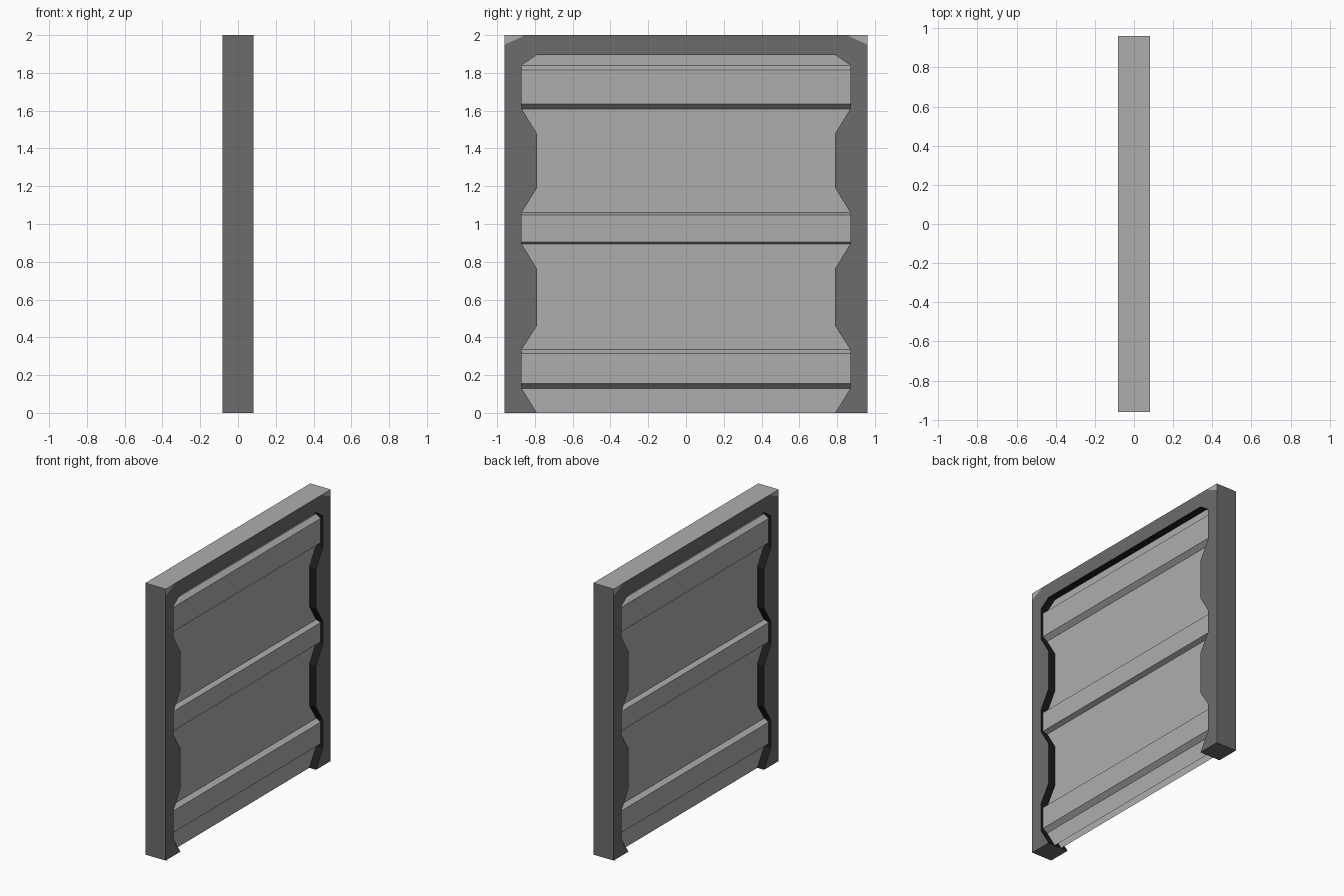
import bpy
import bmesh

cube = bpy.data.objects.get("Cube")
if cube:
    bpy.data.objects.remove(cube)


def material(name, value):
    mat = bpy.data.materials.new(name)
    mat.use_nodes = True
    color = (value, value, value, 1)
    mat.diffuse_color = color
    mat.node_tree.nodes["Principled BSDF"].inputs["Base Color"].default_value = color
    return mat


LIGHT, DARK, BLACK = range(3)
MATERIALS = [material("light grey", 0.42),
             material("dark grey", 0.15),
             material("near black", 0.012)]


def finish(bm, name):
    mesh = bpy.data.meshes.new(name)
    bm.to_mesh(mesh)
    bm.free()
    for mat in MATERIALS:
        mesh.materials.append(mat)
    obj = bpy.data.objects.new(name, mesh)
    bpy.context.collection.objects.link(obj)
    return obj


HALF_DEPTH = 0.083
WIDE, NARROW, OUTER = 0.87, 0.79, 0.96
TOP, INNER_TOP = 2.0, 1.895

# Door frame: half outline as (y, z), with notches beside each rib
corner = [(0.86, TOP), (0.87, 1.99), (OUTER, 1.95)]
notches = [(0.13, 0.335, 0.46), (0.895, 1.06, 1.19), (1.61, 1.84, INNER_TOP)]
inner = [(NARROW, 0)]
for i, (low, high, end) in enumerate(notches):
    inner += [(WIDE, low), (WIDE, high), (NARROW, end)]
    if i < 2:
        inner.append((NARROW, (0.765, 1.48)[i]))
inner.append((0, INNER_TOP))

bm = bmesh.new()
verts = {}


def vert(side, p):
    key = (side, p)
    if key not in verts:
        verts[key] = bm.verts.new((side * HALF_DEPTH, p[0], p[1]))
    return verts[key]


def add_face(points, mat):
    bm.faces.new(points).material_index = mat


def walls(path, mat):
    for a, b in zip(path, path[1:]):
        add_face([vert(-1, a), vert(-1, b), vert(1, b), vert(1, a)], mat)


tip = (OUTER, TOP)
for side in (-1, 1):
    add_face([vert(side, p) for p in [(0, TOP)] + corner + [(OUTER, 0)] + inner], DARK)
    add_face([vert(side, p) for p in corner + [tip]], LIGHT)
walls([(0, TOP), corner[0], tip], LIGHT)
walls([tip, corner[-1], (OUTER, 0), inner[0]], DARK)
walls(inner, BLACK)

# Other half of the frame
bmesh.ops.mirror(bm, geom=bm.verts[:] + bm.edges[:] + bm.faces[:],
                 axis='Y', merge_dist=0.0001)
bmesh.ops.remove_doubles(bm, verts=bm.verts[:], dist=0.0001)
bmesh.ops.recalc_face_normals(bm, faces=bm.faces[:])
finish(bm, "door_frame")

# Ribbed sheets: (bottom, lower edge, upper edge, top) of each raised rib
FLAT_X, RIB_X = 0.028, 0.063
ribs = [(0.13, 0.155, 0.315, 0.335),
        (0.893, 0.905, 1.048, 1.062),
        (1.61, 1.635, 1.815, 1.84)]
profile = [(FLAT_X, 0)]
for low, low_edge, high_edge, high in ribs:
    profile += [(FLAT_X, low), (RIB_X, low_edge), (RIB_X, high_edge), (FLAT_X, high)]
profile.append((FLAT_X, INNER_TOP))

for side, name in ((1, "left_panel"), (-1, "right_panel")):
    bm = bmesh.new()
    rows = [[bm.verts.new((side * x, side * y, z)) for y in (-WIDE, WIDE)]
            for x, z in profile]
    for (a, b), (c, d) in zip(rows, rows[1:]):
        add_face([a, b, d, c], LIGHT)
    finish(bm, name)
